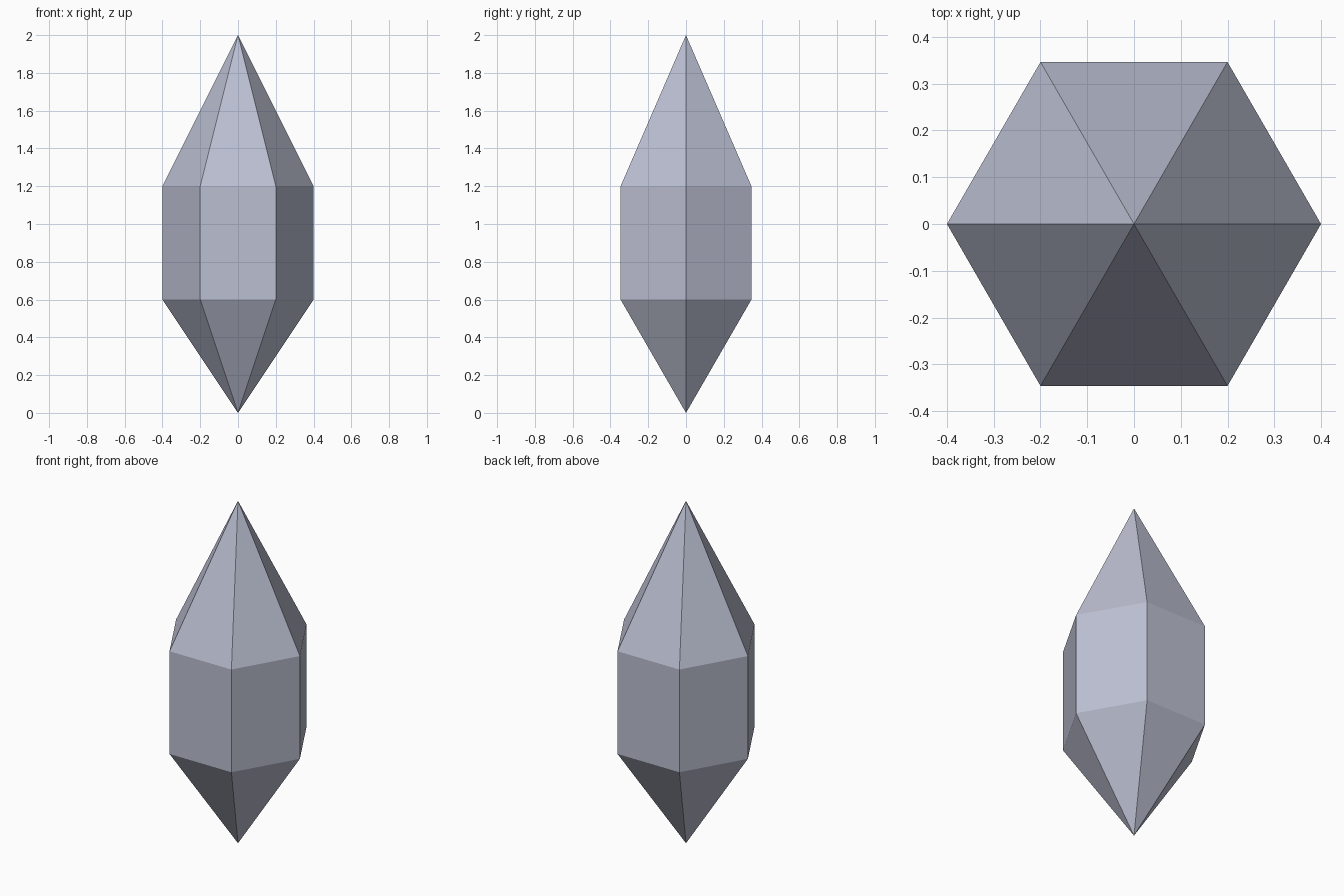
import bpy
import bmesh
from math import cos, sin, tau

cube = bpy.data.objects.get("Cube")
if cube:
    bpy.data.objects.remove(cube, do_unlink=True)

SIDES = 6
RADIUS = 0.4
BOTTOM, LOWER, UPPER, TOP = 0.0, 0.6, 1.2, 2.0

# Pale blue-grey stone
stone = bpy.data.materials.new("pale_blue_grey")
stone.use_nodes = True
colour = (0.5, 0.52, 0.64, 1)
stone.diffuse_color = colour
stone.node_tree.nodes["Principled BSDF"].inputs["Base Color"].default_value = colour

bm = bmesh.new()


def ring(z):
    """Hexagon of vertices with corners on the x axis."""
    return [bm.verts.new((RADIUS * cos(tau * i / SIDES), RADIUS * sin(tau * i / SIDES), z))
            for i in range(SIDES)]


# Six-sided prism closed by a pointed cap at each end
base_tip = bm.verts.new((0, 0, BOTTOM))
lower = ring(LOWER)
upper = ring(UPPER)
top_tip = bm.verts.new((0, 0, TOP))
for i in range(SIDES):
    j = (i + 1) % SIDES
    bm.faces.new((base_tip, lower[j], lower[i]))
    bm.faces.new((lower[i], lower[j], upper[j], upper[i]))
    bm.faces.new((upper[i], upper[j], top_tip))
bmesh.ops.recalc_face_normals(bm, faces=bm.faces)

mesh = bpy.data.meshes.new("crystal")
bm.to_mesh(mesh)
bm.free()
mesh.materials.append(stone)
crystal = bpy.data.objects.new("crystal", mesh)
bpy.context.collection.objects.link(crystal)
